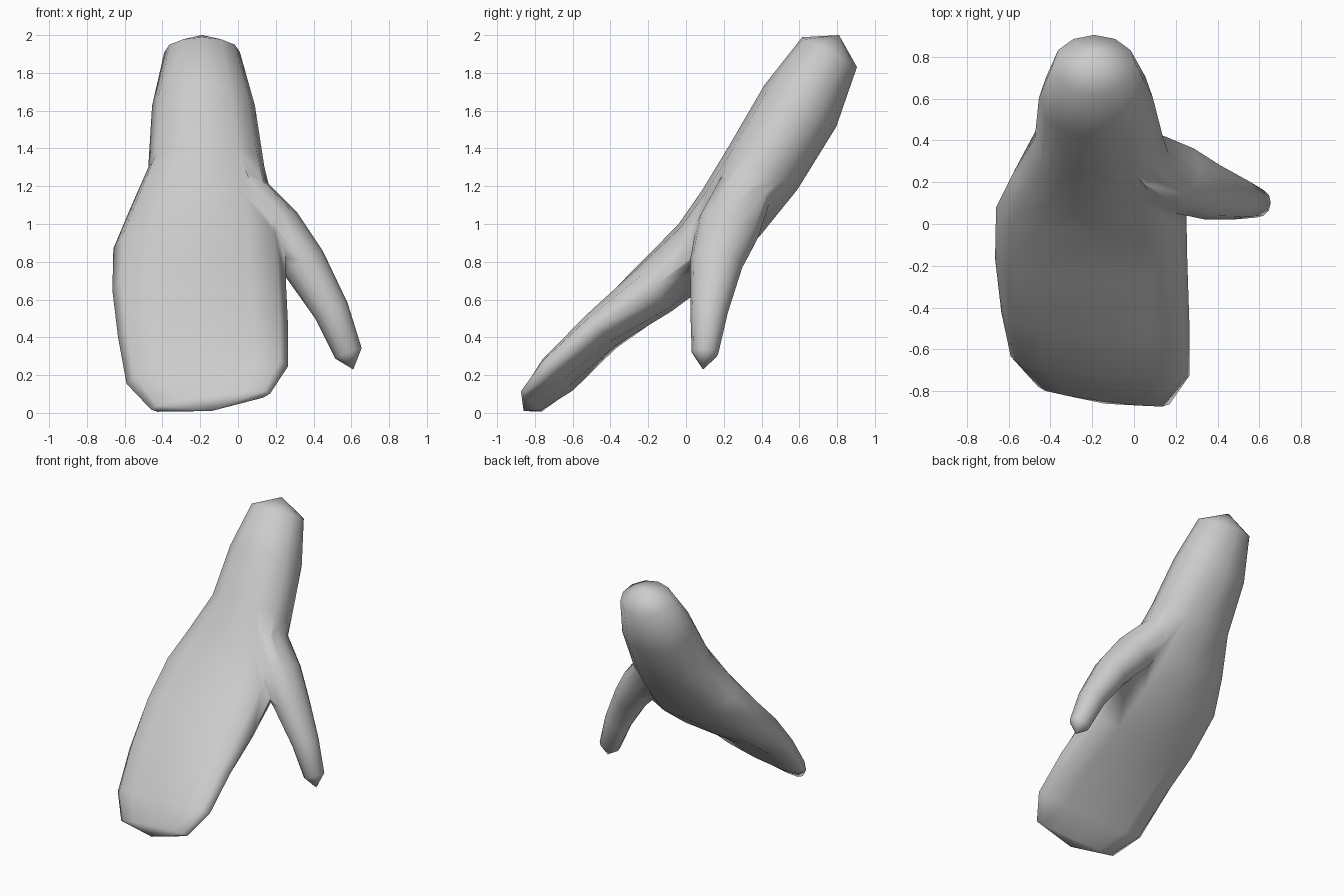
import bpy, bmesh
from math import cos, sin, pi, copysign
from mathutils import Vector

if "Cube" in bpy.data.objects:
    bpy.data.objects.remove(bpy.data.objects["Cube"])

SIDES = 12


def spow(v, p):
    return copysign(abs(v) ** p, v) if abs(v) > 1e-6 else 0.0


def skin(name, rings, start, end):
    """Closed tube through rings of points, with a pole at either end."""
    bm = bmesh.new()
    vs = [[bm.verts.new(p) for p in r] for r in rings]
    for a, b in zip(vs, vs[1:]):
        for i in range(SIDES):
            j = (i + 1) % SIDES
            bm.faces.new((a[i], a[j], b[j], b[i]))
    for ring, pole in ((vs[0], start), (vs[-1], end)):
        p = bm.verts.new(pole)
        for i in range(SIDES):
            bm.faces.new((ring[i], ring[(i + 1) % SIDES], p))
    bmesh.ops.recalc_face_normals(bm, faces=bm.faces)
    me = bpy.data.meshes.new(name)
    bm.to_mesh(me)
    bm.free()
    ob = bpy.data.objects.new(name, me)
    bpy.context.collection.objects.link(ob)
    return ob


def ring(c, u, v, p, twist=0.0):
    """Superellipse with half axes u and v; twist tilts u towards v."""
    pts = []
    for i in range(SIDES):
        a = 2 * pi * i / SIDES
        s = spow(cos(a), p)
        pts.append(c + u * s + v.normalized() * twist * s + v * spow(sin(a), p))
    return pts


# Cuff and palm: y, z, left x, right x, half thickness, twist, roundness power
body = [
    (0.76, 1.91, -0.39, 0.01, 0.165, 0.0, 1.0),
    (0.605, 1.625, -0.455, 0.09, 0.22, 0.0, 0.95),
    (0.41, 1.30, -0.475, 0.14, 0.215, 0.0, 0.9),
    (0.24, 1.06, -0.58, 0.20, 0.195, 0.0, 0.85),
    (0.08, 0.87, -0.66, 0.25, 0.175, 0.0, 0.8),
    (-0.17, 0.655, -0.665, 0.255, 0.15, 0.01, 0.75),
    (-0.45, 0.43, -0.635, 0.265, 0.105, 0.04, 0.75),
    (-0.68, 0.20, -0.59, 0.265, 0.085, 0.065, 0.75),
    (-0.82, 0.06, -0.46, 0.17, 0.04, 0.06, 0.8),
]
rings = []
for i, (y, z, xl, xr, t, w, p) in enumerate(body):
    a, b = body[max(i - 1, 0)], body[min(i + 1, len(body) - 1)]
    n = Vector((0, -(a[1] - b[1]), a[0] - b[0])).normalized()
    rings.append(ring(Vector(((xl + xr) / 2, y, z)),
                      Vector(((xr - xl) / 2, 0, 0)), n * t, p, w))
mitten = skin("mitten_body", rings, (-0.19, 0.81, 2.0), (-0.14, -0.86, 0.01))

# Thumb: centre x, y, z, half width, half depth
path = [
    (0.04, 0.31, 1.18, 0.11, 0.15),
    (0.20, 0.22, 0.97, 0.145, 0.17),
    (0.35, 0.16, 0.79, 0.12, 0.14),
    (0.495, 0.122, 0.54, 0.095, 0.10),
    (0.585, 0.10, 0.315, 0.075, 0.07),
]
rings = []
for i, (x, y, z, hw, hd) in enumerate(path):
    a, b = path[max(i - 1, 0)], path[min(i + 1, len(path) - 1)]
    d = Vector((b[0] - a[0], b[1] - a[1], b[2] - a[2])).normalized()
    u = Vector((-d.z, 0, d.x)).normalized()
    v = d.cross(u)
    rings.append(ring(Vector((x, y, z)), u * hw, v * hd, 0.95))
thumb = skin("thumb", rings, (-0.03, 0.34, 1.24), (0.61, 0.09, 0.23))

# Fuse the thumb into the body
mod = mitten.modifiers.new("join_thumb", 'BOOLEAN')
mod.operation = 'UNION'
mod.solver = 'EXACT'
mod.object = thumb
bpy.context.view_layer.objects.active = mitten
mitten.select_set(True)
bpy.ops.object.modifier_apply(modifier=mod.name)
bpy.data.objects.remove(thumb)
mitten.name = "mitten"
for f in mitten.data.polygons:
    f.use_smooth = True
